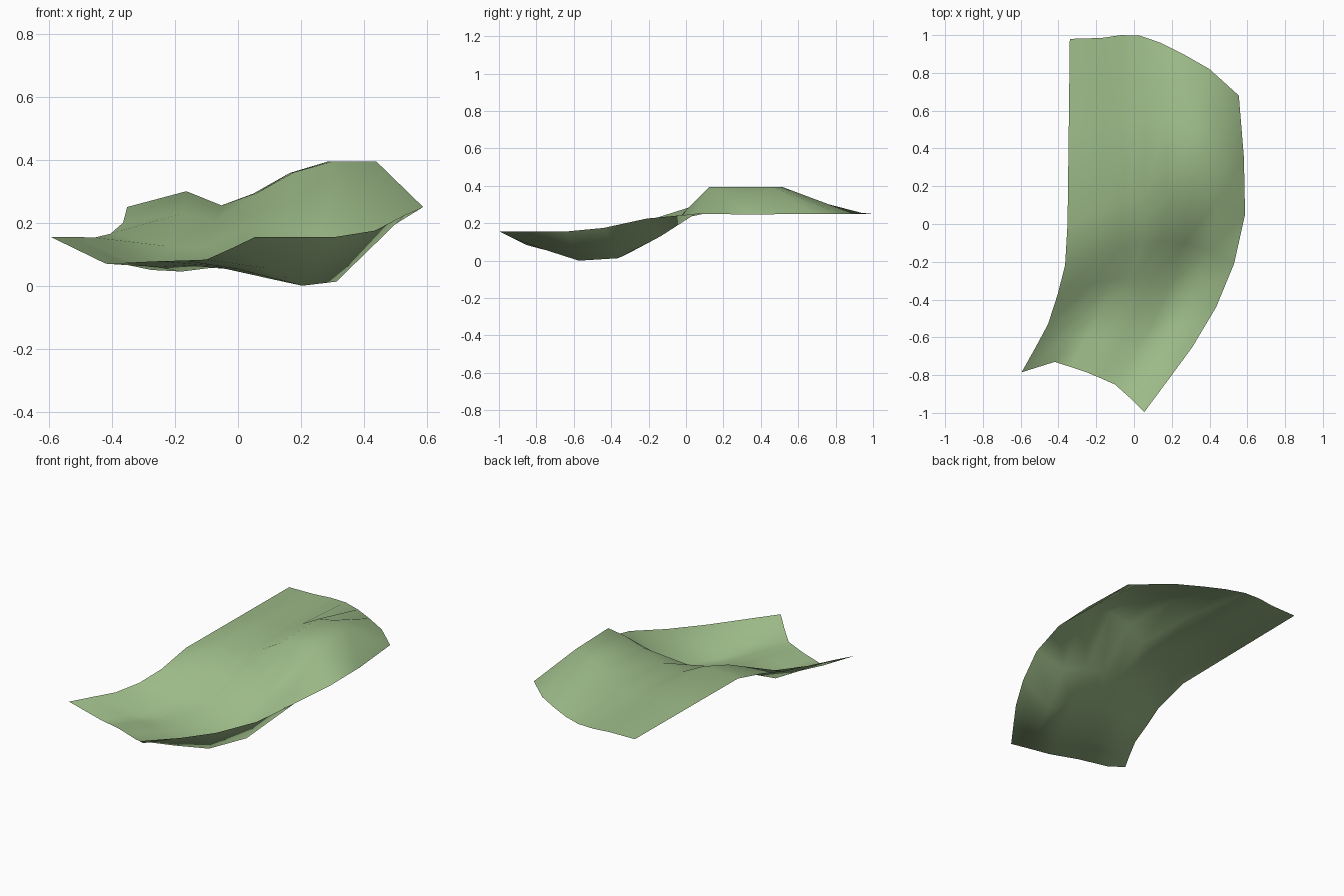
import bpy
from mathutils import Vector

# Plan outline of the sheet: four edges of an 8 x 8 grid (x, y)
front = [(-.595, -.785), (-.42, -.73), (-.335, -.757), (-.25, -.785),
         (-.175, -.817), (-.10, -.85), (-.022, -.92), (.055, -.995)]
back = [(-.34, .98), (-.17, .985), (-.07, 1.0), (.03, .997),
        (.14, .96), (.26, .90), (.40, .82), (.555, .68)]
left = [(-.595, -.785), (-.525, -.66), (-.455, -.53), (-.405, -.375),
        (-.365, -.22), (-.352, 0), (-.346, .47), (-.34, .98)]
right = [(.055, -.995), (.185, -.82), (.31, -.65), (.435, -.44),
         (.53, -.21), (.588, .05), (.582, .35), (.555, .68)]

# Height of each cross-section, front to back, left to right
heights = [
    [.155, .070, .074, .078, .080, .083, .118, .155],
    [.155, .065, .060, .065, .063, .052, .055, .155],
    [.153, .050, .045, .057, .050, .022, .000, .155],
    [.165, .125, .120, .110, .080, .035, .013, .175],
    [.200, .230, .205, .190, .175, .160, .130, .225],
    [.250, .300, .255, .295, .360, .395, .395, .250],
    [.250, .285, .253, .293, .358, .395, .395, .247],
    [.250] * 8,
]

F, B, L, R = ([Vector(p) for p in e] for e in (front, back, left, right))
N = 8


def plan(i, j):
    """Blend the four edges into an inner grid point."""
    u, v = i / (N - 1), j / (N - 1)
    sides = F[i] * (1 - v) + B[i] * v + L[j] * (1 - u) + R[j] * u
    corners = ((F[0] * (1 - u) + F[-1] * u) * (1 - v)
               + (B[0] * (1 - u) + B[-1] * u) * v)
    return sides - corners


# Rippled sheet
verts = [(*plan(i, j), heights[j][i]) for j in range(N) for i in range(N)]
faces = [(j * N + i, j * N + i + 1, (j + 1) * N + i + 1, (j + 1) * N + i)
         for j in range(N - 1) for i in range(N - 1)]
mesh = bpy.data.meshes.new("rippled_sheet")
mesh.from_pydata(verts, [], faces)
mesh.update()
for p in mesh.polygons:
    p.use_smooth = True

# Soft green
green = bpy.data.materials.new("soft_green")
green.diffuse_color = (.34, .50, .25, 1)
mesh.materials.append(green)

sheet = bpy.data.objects.new("rippled_sheet", mesh)
bpy.context.collection.objects.link(sheet)
